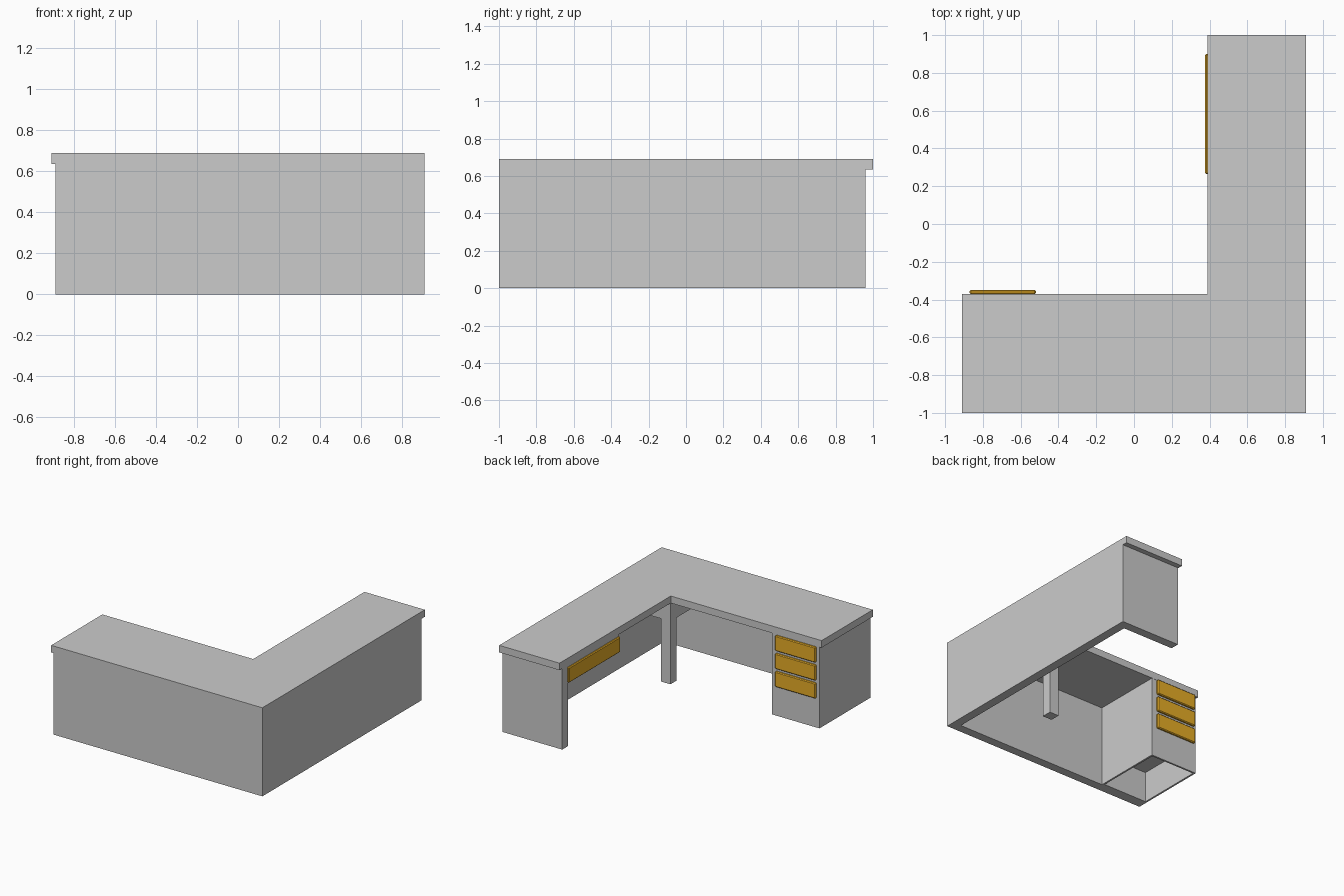
import bpy, bmesh

if "Cube" in bpy.data.objects:
    bpy.data.objects.remove(bpy.data.objects["Cube"])

T = 0.07            # panel thickness
Z0, Z1 = 0.635, 0.69  # worktop underside and top


def finish(name, bm, mat=None):
    bmesh.ops.recalc_face_normals(bm, faces=bm.faces)
    me = bpy.data.meshes.new(name)
    bm.to_mesh(me)
    bm.free()
    ob = bpy.data.objects.new(name, me)
    bpy.context.collection.objects.link(ob)
    if mat:
        me.materials.append(mat)
    return ob


def prism(outline, z0, z1):
    bm = bmesh.new()
    f = bm.faces.new([bm.verts.new((x, y, z0)) for x, y in outline])
    ext = bmesh.ops.extrude_face_region(bm, geom=[f], use_keep_orig=True)
    for v in ext["geom"]:
        if isinstance(v, bmesh.types.BMVert):
            v.co.z = z1
    bmesh.ops.recalc_face_normals(bm, faces=bm.faces)
    return bm


def box(x0, x1, y0, y1, z0, z1):
    return prism([(x0, y0), (x1, y0), (x1, y1), (x0, y1)], z0, z1)


def drawer(name, *dims):
    ob = finish(name, box(*dims), orange)
    bev = ob.modifiers.new("soft_edge", "BEVEL")
    bev.width, bev.segments = 0.006, 1


orange = bpy.data.materials.new("drawer_orange")
orange.diffuse_color = (0.8, 0.42, 0.02, 1)
orange.use_nodes = True
orange.node_tree.nodes["Principled BSDF"].inputs["Base Color"].default_value = orange.diffuse_color

# L-shaped worktop
finish("worktop", prism([(-0.91, -1), (0.91, -1), (0.91, 1), (0.39, 1),
                         (0.39, -0.37), (-0.91, -0.37)], Z0, Z1))

# Outer modesty panels and the end panel as one U-shaped wall
finish("outer_panels", prism([(-0.89, -1), (0.91, -1), (0.91, 0.96), (0.395, 0.96),
                              (0.395, 0.96 - T), (0.91 - T, 0.96 - T),
                              (0.91 - T, -1 + T), (-0.89, -1 + T)], 0, Z0))

# Inner corner leg and the corner block above it
finish("corner_leg", box(0.395, 0.475, -0.45, -0.372, 0, 0.49))
finish("corner_block", box(0.395, 0.91 - T, -1 + T, -0.372, 0.49, Z0))

# Drawer pedestal, hollow below the lowest drawer
bm = box(-0.89, -0.48, -1 + T, -0.372, 0, Z0)
bottom = min(bm.faces, key=lambda f: f.calc_center_median().z)
bmesh.ops.inset_region(bm, faces=[bottom], thickness=0.02)
hole = bmesh.ops.extrude_face_region(bm, geom=[bottom])
bmesh.ops.translate(bm, vec=(0, 0, 0.24),
                    verts=[v for v in hole["geom"] if isinstance(v, bmesh.types.BMVert)])
if bottom.is_valid:
    bm.faces.remove(bottom)
finish("pedestal", bm)

# Three pedestal drawer fronts
for i in range(3):
    top = 0.633 - 0.14 * i
    drawer(f"pedestal_drawer_{i + 1}", -0.87, -0.52, -0.372, -0.35, top - 0.12, top)

# Wide drawer under the long arm
finish("wide_drawer_box", box(0.395, 0.91 - T, 0.26, 0.96 - T, 0.49, Z0))
drawer("wide_drawer_front", 0.377, 0.397, 0.265, 0.9, 0.5, 0.62)
